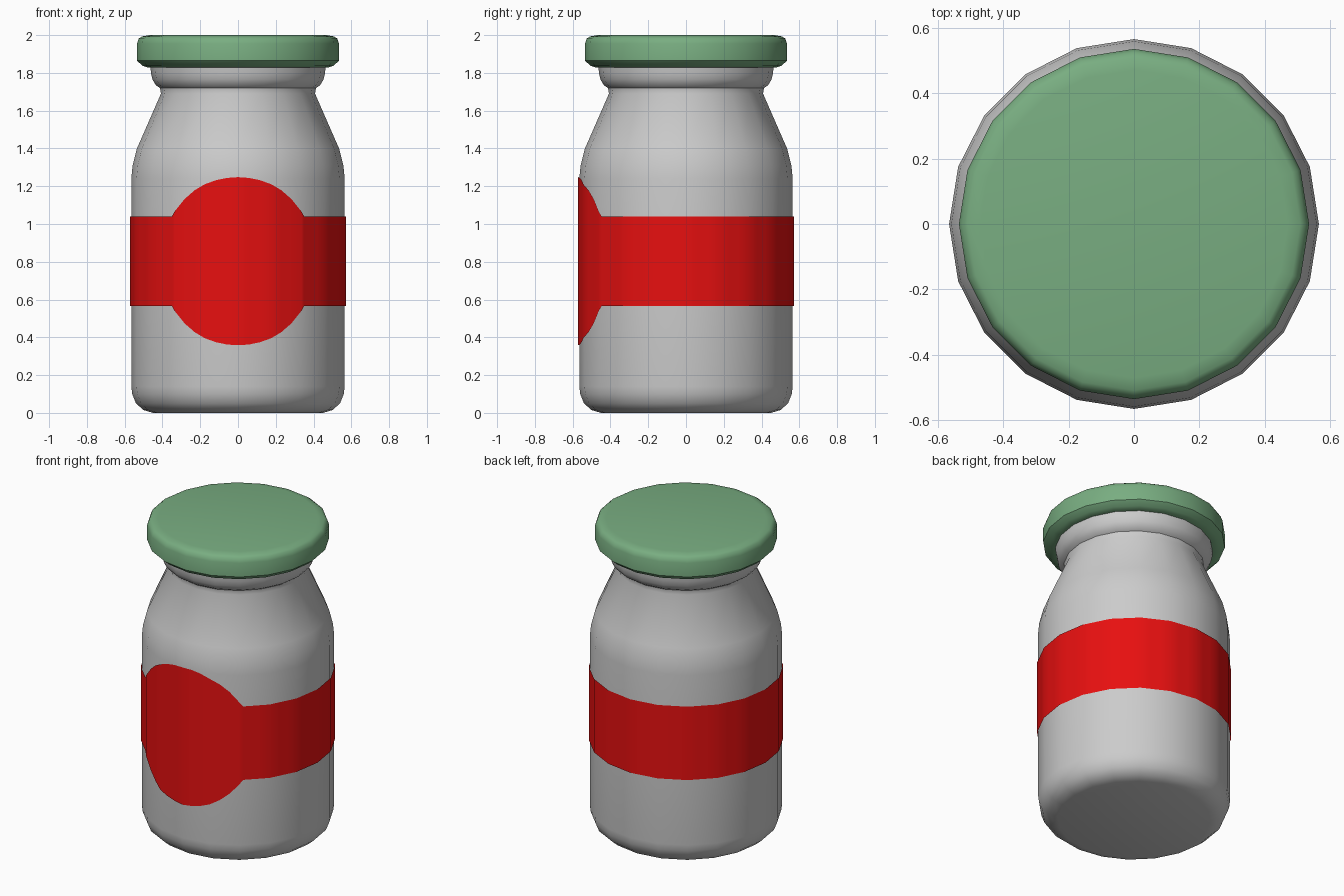
import bpy, bmesh
from math import sin, cos, pi, radians, sqrt

if "Cube" in bpy.data.objects:
    bpy.data.objects.remove(bpy.data.objects["Cube"])

SIDES = 20


def finish(name, bm, color=None):
    me = bpy.data.meshes.new(name)
    bm.to_mesh(me)
    bm.free()
    ob = bpy.data.objects.new(name, me)
    bpy.context.collection.objects.link(ob)
    if color:
        mat = bpy.data.materials.new(name + "_color")
        mat.diffuse_color = color
        mat.use_nodes = True
        mat.node_tree.nodes["Principled BSDF"].inputs["Base Color"].default_value = mat.diffuse_color
        me.materials.append(mat)
    bpy.ops.object.select_all(action='DESELECT')
    ob.select_set(True)
    bpy.context.view_layer.objects.active = ob
    bpy.ops.object.shade_smooth_by_angle(angle=radians(40))
    return ob


def lathe(name, profile, color=None):
    """Revolve (radius, z) points around z, capping both ends."""
    bm = bmesh.new()
    rings = [[bm.verts.new((r * cos(2 * pi * i / SIDES), r * sin(2 * pi * i / SIDES), z))
              for i in range(SIDES)] for r, z in profile]
    for a, b in zip(rings, rings[1:]):
        for i in range(SIDES):
            j = (i + 1) % SIDES
            bm.faces.new((a[i], a[j], b[j], b[i]))
    bm.faces.new(rings[0][::-1])
    bm.faces.new(rings[-1])
    return finish(name, bm, color)


# Jar body with rounded base, sloped shoulder and flared neck
lathe("jar_body", [
    (0.45, 0), (0.50, 0.015), (0.54, 0.05), (0.56, 0.10), (0.565, 0.14),
    (0.565, 1.24), (0.558, 1.31), (0.535, 1.40), (0.408, 1.69),
    (0.413, 1.72), (0.435, 1.735), (0.453, 1.765), (0.461, 1.80), (0.465, 1.85)])

# Lid
lathe("lid", [
    (0.475, 1.828), (0.505, 1.837), (0.535, 1.865), (0.535, 1.955),
    (0.525, 1.982), (0.508, 1.993), (0.47, 2.0)], (0.19, 0.42, 0.22, 1))

# Label: band around the jar with a disc wrapped over the front
R, DISC, BAND, MID = 0.571, 0.445, 0.238, 0.803
angles = sorted(set(range(-180, 180, 6)) | {-38, 38})
bm = bmesh.new()
columns = []
for a in angles:
    r = R * cos(radians(9)) / cos(radians(a % 18 - 9))   # stay on the flat sides
    h = max(BAND, sqrt(max(0, DISC ** 2 - (R * radians(a)) ** 2)))
    x, y = r * sin(radians(a)), -r * cos(radians(a))
    columns.append([bm.verts.new((x, y, MID + s * h)) for s in (-1, 1)])
for c, d in zip(columns, columns[1:] + columns[:1]):
    bm.faces.new((c[0], d[0], d[1], c[1]))
finish("label", bm, (0.8, 0.005, 0.005, 1))
